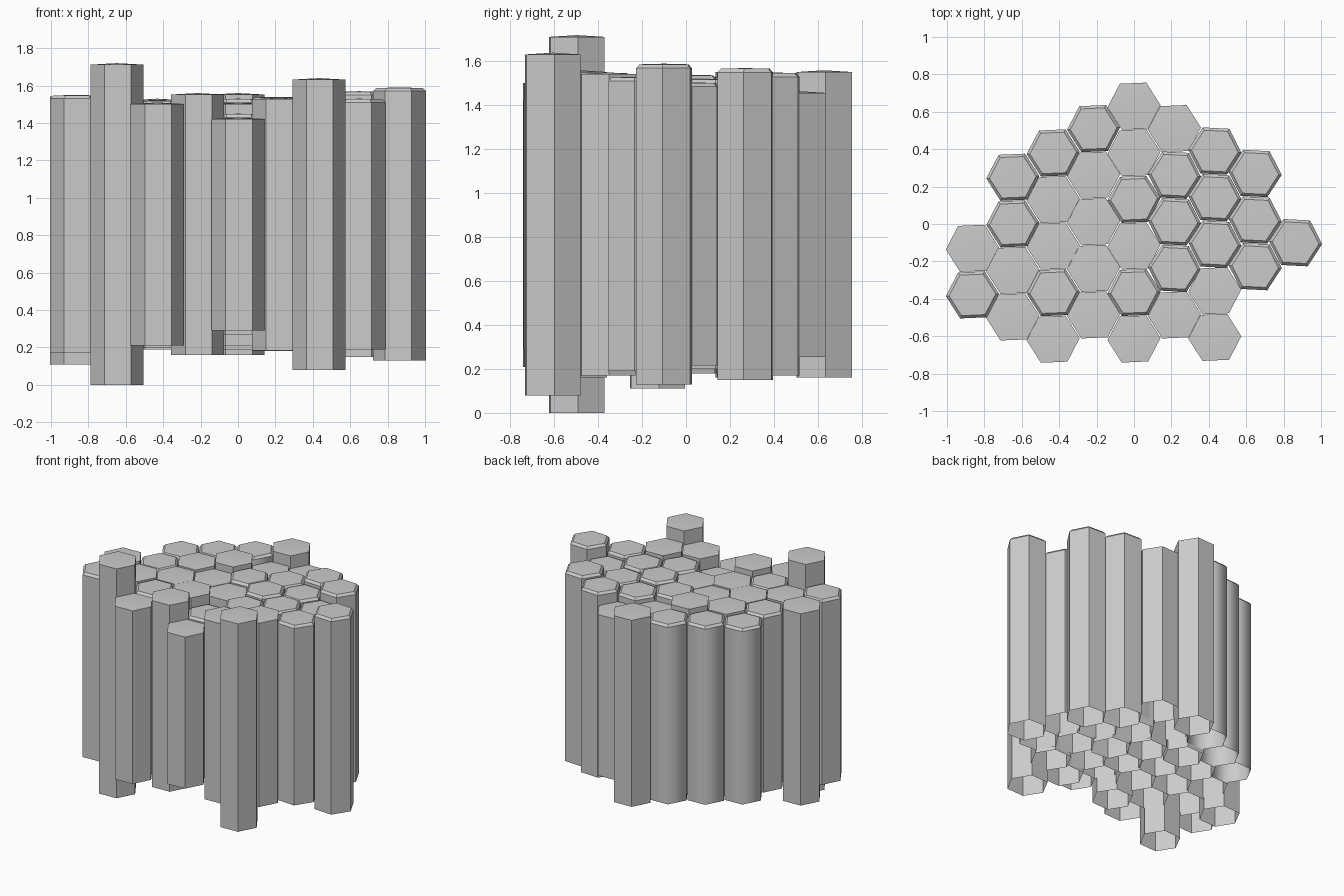
import bpy, bmesh, math

if "Cube" in bpy.data.objects:
    bpy.data.objects.remove(bpy.data.objects["Cube"])

R = 0.142          # hexagon radius
DX, DY = 0.216, 0.249   # spacing of the honeycomb grid
MID = 0.86         # columns stretch evenly around this height

# lattice column -> (y of rearmost pillar, [(top height, style), ...] going forward)
# styles: p = plain crown, b = chamfered rim, s = chamfered rim with soft sides
rows = {
    -4: (-0.13, [(1.55, 'p'), (1.55, 'b')]),
    -3: (0.25, [(1.515, 's'), (1.52, 'b'), (1.53, 'p'), (1.72, 'p')]),
    -2: (0.38, [(1.525, 's'), (1.53, 'p'), (1.52, 'p'), (1.52, 'b'), (1.51, 'p')]),
    -1: (0.51, [(1.53, 's'), (1.56, 'p'), (1.51, 'p'), (1.52, 'p'), (1.56, 'p')]),
    0: (0.63, [(1.56, 'p'), (1.48, 'p'), (1.53, 'b'), (1.51, 'p'), (1.45, 'b'), (1.43, 'p')]),
    1: (0.51, [(1.465, 'p'), (1.52, 'b'), (1.54, 'b'), (1.52, 'b'), (1.535, 'p')]),
    2: (0.39, [(1.55, 'b'), (1.52, 'b'), (1.53, 'b'), (1.55, 'p'), (1.64, 'p')]),
    3: (0.27, [(1.57, 'b'), (1.505, 'b'), (1.53, 'b')]),
    4: (-0.10, [(1.59, 'b')]),
}
bottoms = {(-4, 0): 0.11, (2, 4): 0.08, (0, 5): 0.29, (-3, 3): 0.0}


def ring(bm, radius, z, turn):
    return [bm.verts.new((radius * math.cos(turn + k * math.pi / 3),
                          radius * math.sin(turn + k * math.pi / 3), z)) for k in range(6)]


def pillar(x, y, z0, z1, style):
    """Hexagonal pillar, open underneath, with a crowned or chamfered top."""
    turn = math.radians(-3 if style == 'b' and x > 0 else 2.5)
    bm = bmesh.new()
    if style == 'p':
        profile = [(R, z0), (R, z1 - 0.008)]
    else:
        profile = [(R, z0), (R, z1 - 0.02), (R - 0.017, z1 - 0.003)]
    rings = [ring(bm, r, z, turn) for r, z in profile]
    for n, (a, b) in enumerate(zip(rings, rings[1:])):
        for k in range(6):
            j = (k + 1) % 6
            f = bm.faces.new((a[k], a[j], b[j], b[k]))
            f.smooth = style == 's' and n == 0
    # slightly raised centre of the cap
    centre = bm.verts.new((0, 0, z1))
    for k in range(6):
        f = bm.faces.new((rings[-1][k], rings[-1][(k + 1) % 6], centre))
        f.smooth = True
    # keep the rim crisp
    for e in bm.edges:
        if len(e.link_faces) == 2 and e.link_faces[0].normal.length == 0:
            bm.normal_update()
        if len({len(f.verts) for f in e.link_faces}) == 2:
            e.smooth = False
    mesh = bpy.data.meshes.new("basalt_pillar")
    bm.to_mesh(mesh)
    bm.free()
    ob = bpy.data.objects.new("basalt_pillar", mesh)
    ob.location = (x, y, 0)
    bpy.context.collection.objects.link(ob)


# honeycomb cluster of pillars
for i, (y0, stack) in rows.items():
    for k, (top, style) in enumerate(stack):
        z0 = bottoms.get((i, k), 2 * MID - top)
        pillar(i * DX, y0 - k * DY, z0, top, style)
